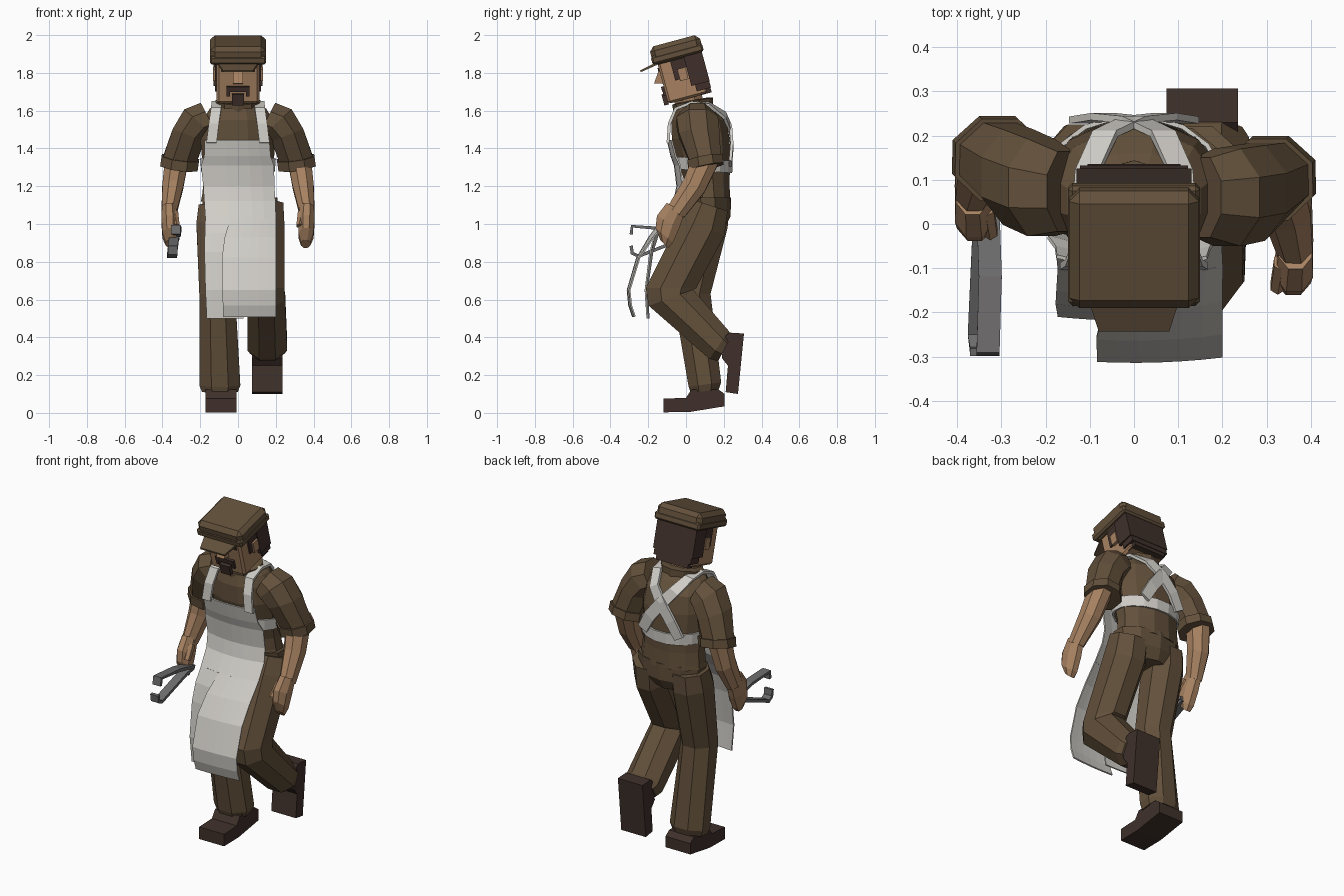
import bpy, bmesh, math
from mathutils import Matrix, Vector, Euler

if "Cube" in bpy.data.objects:
    bpy.data.objects.remove(bpy.data.objects["Cube"])


def mat(name, rgb):
    m = bpy.data.materials.new(name)
    m.diffuse_color = (*rgb, 1)
    m.use_nodes = True
    m.node_tree.nodes["Principled BSDF"].inputs["Base Color"].default_value = m.diffuse_color
    return m


BROWN = mat("brown cloth", (0.122, 0.080, 0.043))
SKIN = mat("skin", (0.385, 0.222, 0.120))
LINEN = mat("pale linen", (0.63, 0.61, 0.57))
DARK = mat("dark leather and hair", (0.050, 0.030, 0.024))
STEEL = mat("grey steel", (0.155, 0.150, 0.150))


def finish(name, bm, material):
    bmesh.ops.recalc_face_normals(bm, faces=bm.faces)
    me = bpy.data.meshes.new(name)
    bm.to_mesh(me)
    bm.free()
    me.materials.append(material)
    ob = bpy.data.objects.new(name, me)
    bpy.context.collection.objects.link(ob)
    return ob


def loft(name, rings, material, n=8, caps=True):
    """Skin rings of (x, y, z, rx, ry, tilt about x, tilt about y)."""
    bm = bmesh.new()
    loops = []
    for x, y, z, rx, ry, tx, ty in rings:
        rot = Euler((math.radians(tx), math.radians(ty), 0)).to_matrix()
        k = 1 / math.cos(math.pi / n)
        loop = []
        for i in range(n):
            a = 2 * math.pi * (i + 0.5) / n
            p = rot @ Vector((k * rx * math.cos(a), k * ry * math.sin(a), 0))
            loop.append(bm.verts.new(p + Vector((x, y, z))))
        loops.append(loop)
    for a, b in zip(loops, loops[1:]):
        for i in range(n):
            j = (i + 1) % n
            bm.faces.new((a[i], a[j], b[j], b[i]))
    if caps:
        bm.faces.new(loops[0])
        bm.faces.new(loops[-1])
    return finish(name, bm, material)


def sheet(name, rows, material, thick):
    """Grid of point rows, thickened."""
    bm = bmesh.new()
    vs = [[bm.verts.new(p) for p in row] for row in rows]
    for a, b in zip(vs, vs[1:]):
        for i in range(len(a) - 1):
            bm.faces.new((a[i], a[i + 1], b[i + 1], b[i]))
    ob = finish(name, bm, material)
    s = ob.modifiers.new("thickness", 'SOLIDIFY')
    s.thickness, s.offset = thick, 0
    return ob


def box(name, lo, hi, material, matrix=Matrix(), bevel=0):
    """Box between two corners."""
    lo, hi = Vector(lo), Vector(hi)
    bm = bmesh.new()
    bmesh.ops.create_cube(bm, size=1)
    for v in bm.verts:
        v.co = Vector([lo[i] + (v.co[i] + 0.5) * (hi[i] - lo[i]) for i in range(3)])
    if bevel:
        bmesh.ops.bevel(bm, geom=bm.edges[:], offset=bevel, segments=1, affect='EDGES')
    bm.transform(matrix)
    return finish(name, bm, material)


def profile_block(name, pts, x0, x1, material):
    """Side profile of (y, z) points extruded across x."""
    bm = bmesh.new()
    a = [bm.verts.new((x0, y, z)) for y, z in pts]
    b = [bm.verts.new((x1, y, z)) for y, z in pts]
    bm.faces.new(a)
    bm.faces.new(b)
    for i in range(len(pts)):
        j = (i + 1) % len(pts)
        bm.faces.new((a[i], a[j], b[j], b[i]))
    return finish(name, bm, material)


# Shirt torso, collar and neck
loft("shirt", [(0, y, z, rx, ry, 0, 0) for z, y, rx, ry in [
    (1.12, .115, .197, .12), (1.15, .118, .19, .115), (1.22, .112, .183, .118),
    (1.32, .097, .188, .137), (1.45, .078, .20, .153), (1.55, .068, .185, .145),
    (1.61, .05, .15, .11), (1.64, .04, .10, .085)]], BROWN, 12)
loft("collar", [(0, .04, 1.60, .108, .10, 8, 0), (0, .035, 1.65, .118, .105, 10, 0),
                (0, .03, 1.655, .092, .08, 10, 0)], BROWN, 10)
loft("neck", [(0, .03, 1.58, .085, .075, 8, 0), (0, .0, 1.72, .085, .075, 12, 0)], SKIN)

# Trousers: pelvis, standing leg, bent leg
loft("pelvis", [(0, .12, .98, .09, .08, 0, 0), (.01, .12, 1.04, .19, .11, 0, 0),
                (.01, .115, 1.14, .20, .118, 0, 0)], BROWN, 10)
loft("standing_leg", [(-.11, .12, 1.10, .098, .105, -5, 0), (-.115, .10, 1.00, .105, .122, -8, 0),
                      (-.11, .03, .63, .095, .10, 0, 0), (-.096, .10, .15, .108, .087, 8, 0),
                      (-.096, .10, .115, .095, .075, 8, 0)], BROWN)
loft("bent_leg", [(.135, .125, 1.10, .105, .10, -18, 0), (.14, .09, .99, .105, .125, -25, 0),
                  (.145, -.08, .66, .10, .133, 0, 0), (.15, -.08, .61, .10, .125, 20, 0),
                  (.155, .175, .36, .105, .09, 55, 0), (.155, .205, .34, .09, .075, 62, 0)], BROWN)

# Shoes
profile_block("standing_shoe", [(-.12, .003), (.02, .005), (.205, .035), (.205, .10), (.17, .125),
                                (.03, .125), (0, .08), (-.12, .075)], -.172, -.008, DARK)
profile_block("raised_shoe", [(.23, .425), (.307, .42), (.275, .10), (.21, .11), (.222, .25),
                              (.19, .29), (.20, .40)], .073, .235, DARK)

# Arms: rolled sleeve, forearm and fist on each side
for side, s, dy, wrist in [("left", 1, 0.0, -.055), ("right", -1, .045, .068)]:
    loft(side + "_sleeve", [(s * x, y + dy * f, z, rx, ry, tx, -s * t) for x, y, z, rx, ry, tx, t, f in [
        (.155, .06, 1.562, .09, .09, 0, 62, .3), (.21, .06, 1.54, .10, .11, 0, 42, .5),
        (.262, .07, 1.47, .09, .108, 0, 22, .8), (.305, .10, 1.35, .09, .085, 10, 8, 1),
        (.305, .10, 1.35, .10, .094, 10, 8, 1), (.312, .107, 1.30, .10, .094, 12, 8, 1)]], BROWN)
    mid = (wrist + .10 + dy) / 2
    loft(side + "_forearm", [(s * .325, .105 + dy, 1.34, .062, .07, -15, -s * 6),
                             (s * .345, mid + .02, 1.20, .056, .064, -28, -s * 6),
                             (s * .365, wrist, 1.06, .04, .052, -30, -s * 3)], SKIN)
    loft(side + "_hand", [(s * .365, wrist, 1.085, .038, .054, -30, 0),
                          (s * .362, wrist - .04, 1.01, .043, .068, -30, 0),
                          (s * .36, wrist - .06, .94, .040, .06, -40, 0),
                          (s * .358, wrist - .06, .895, .025, .03, -45, 0)], SKIN)
    loft(side + "_thumb", [(s * .335, wrist - .03, 1.06, .018, .022, -35, 0),
                           (s * .325, wrist - .085, .99, .016, .02, -30, 0)], SKIN, 6)

# Tongs: two flat bars with hooked jaws
for name, path in [
    ("tongs_upper", [(-.33, .03, .94), (-.325, -.12, .975), (-.33, -.285, .988), (-.33, -.29, .945)]),
    ("tongs_lower", [(-.335, .03, .93), (-.34, -.03, .915), (-.35, -.25, .83), (-.345, -.285, .845),
                     (-.345, -.29, .885)])]:
    sheet(name, [[(x - .026, y, z), (x + .026, y, z)] for x, y, z in path], STEEL, .018)


# Apron: bib and skirt, with a folded flap behind the front panel
def apron_panel(name, rows):
    grid = []
    for z, y, x0, x1 in rows:
        k = .3 + .5 * min(1, max(0, (z - .8) / .23))
        xs = [x0 + (x1 - x0) * i / 6 for i in range(7)]
        grid.append([(x, y + k * x * x, z) for x in xs])
    return sheet(name, grid, LINEN, .008)


apron_panel("apron_bib", [(1.445, -.098, -.175, .165), (1.36, -.078, -.178, .172), (1.31, -.06, -.195, .19),
                          (1.2, -.047, -.183, .192), (1.12, -.064, -.178, .197), (1.03, -.122, -.172, .20)])
apron_panel("apron_front_fold", [(1.03, -.122, -.04, .20), (.93, -.195, -.07, .20), (.82, -.26, -.085, .20),
                                 (.65, -.31, -.083, .20), (.57, -.302, -.08, .20), (.51, -.282, -.08, .20)])
apron_panel("apron_back_fold", [(1.03, -.122, -.172, -.02), (.95, -.165, -.175, -.01), (.85, -.19, -.177, .03),
                                (.65, -.215, -.172, .03), (.50, -.205, -.165, .03)])

# Apron ties: waist band and crossed shoulder straps
band = loft("waist_band", [(0, .097, 1.28, .195, .148, -4, 0), (0, .095, 1.345, .20, .152, -4, 0)],
            LINEN, 16, False)
band.modifiers.new("thickness", 'SOLIDIFY').thickness = .01
for side, s in [("left", 1), ("right", -1)]:
    path = [(.14, -.095, 1.43, 0), (.128, -.088, 1.53, 0), (.116, -.055, 1.61, 0), (.112, .03, 1.643, 0),
            (.105, .12, 1.635, .005), (.065, .205, 1.575, .015), (0, .236, 1.50, .02),
            (-.07, .243, 1.41, .02), (-.12, .235, 1.32, .015)]
    sheet(side + "_strap", [[(s * (x - .027), y, z + dz), (s * (x + .027), y, z - dz)]
                            for x, y, z, dz in path], LINEN, .016)

# Head, leaning forward
H = Matrix.Translation((0, 0, 1.78)) @ Matrix.Rotation(math.radians(15), 4, 'X')
box("head", (-.113, -.128, -.115), (.113, .09, .13), SKIN, H, .012)
box("hair_back", (-.13, .015, -.055), (.13, .115, .125), DARK, H)
box("hair_lower", (-.122, .035, -.09), (.122, .113, -.05), DARK, H)
box("hair_nape", (-.105, .05, -.115), (.105, .11, -.085), DARK, H)
nose = profile_block("nose", [(-.127, .075), (-.172, .01), (-.127, -.005)], -.026, .026, SKIN)
nose.data.transform(H)
box("moustache", (-.06, -.142, -.045), (.06, -.125, -.018), DARK, H)
box("goatee", (-.032, -.15, -.118), (.032, -.125, -.058), DARK, H)
for side, s in [("left", 1), ("right", -1)]:
    def pair(name, x0, x1, y0, y1, z0, z1, m):
        box(side + name, (min(s * x0, s * x1), y0, z0), (max(s * x0, s * x1), y1, z1), m, H)
    pair("_ear", .11, .132, -.035, .01, -.015, .05, SKIN)
    pair("_sideburn", .11, .122, -.06, .03, .05, .12, DARK)
    pair("_sideburn_tip", .11, .122, -.06, -.035, -.005, .05, DARK)
    pair("_moustache_end", .042, .06, -.14, -.125, -.07, -.04, DARK)
    pair("_eyebrow", .03, .09, -.134, -.125, .062, .082, DARK)

# Flat cap with band and peak
box("cap_crown", (-.147, -.15, .10), (.147, .124, .20), BROWN, H, .024)
box("cap_band", (-.149, -.154, .105), (.149, .127, .15), BROWN, H, .01)
peak = profile_block("cap_peak", [(-.13, .115), (-.13, .10), (-.226, .085), (-.226, .095)], -.108, .108, BROWN)
for v in peak.data.vertices:
    if v.co.y < -.2:
        v.co.x *= .74
peak.data.transform(H)
